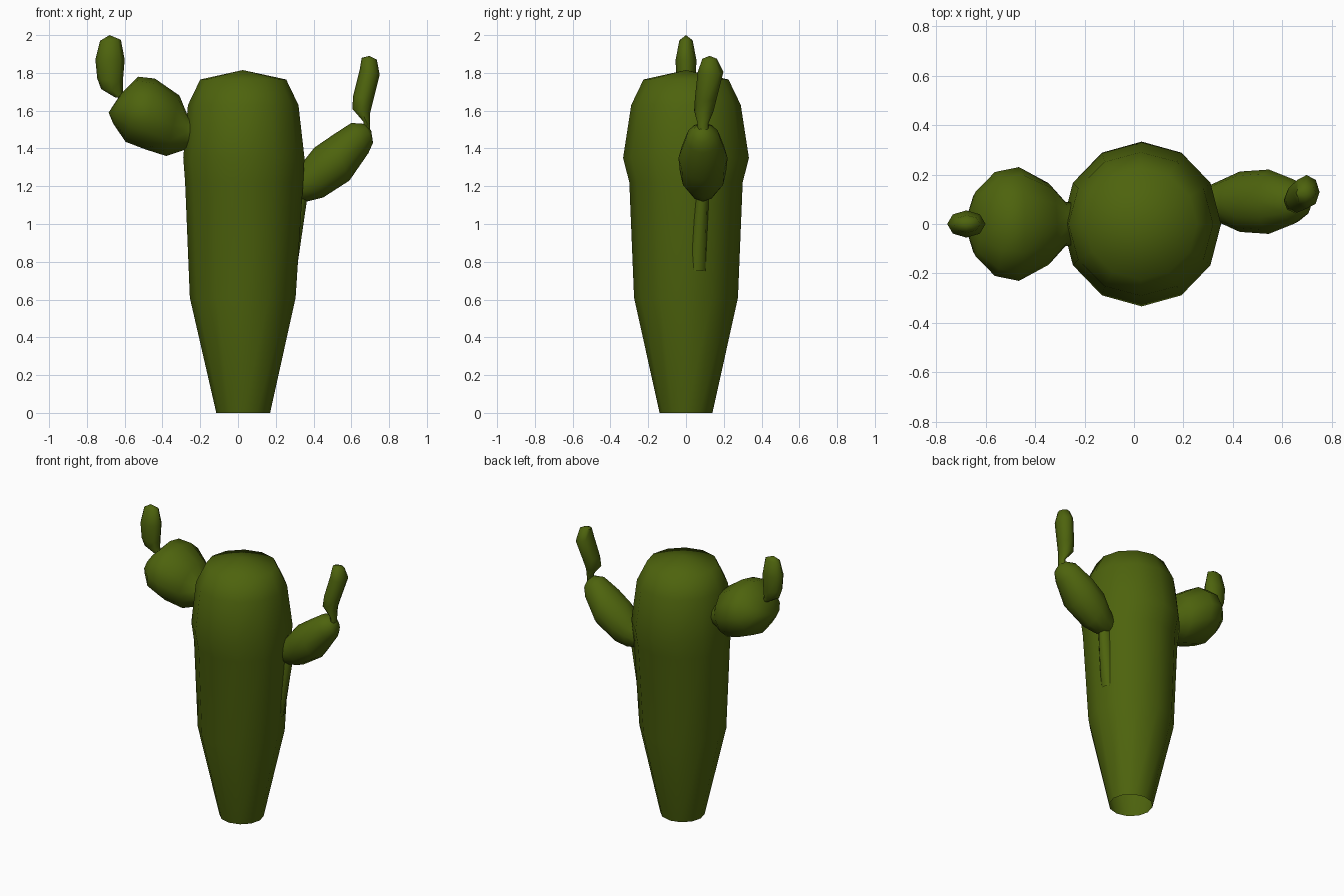
import bpy
import bmesh
from math import cos, sin, pi, radians

cube = bpy.data.objects.get("Cube")
if cube:
    bpy.data.objects.remove(cube)

green = bpy.data.materials.new("cactus_green")
green.use_nodes = True
colour = (0.075, 0.125, 0.004, 1)
green.diffuse_color = colour
green.node_tree.nodes["Principled BSDF"].inputs["Base Color"].default_value = colour


def loft(name, sides, sections, tip=None):
    """Skin elliptical rings; each is (x1, z1, x2, z2, half depth, centre y)."""
    bm = bmesh.new()
    rings = []
    for x1, z1, x2, z2, depth, yc in sections:
        ring = []
        for i in range(sides):
            a = 2 * pi * i / sides
            c = cos(a) / 2
            ring.append(bm.verts.new(((x1 + x2) / 2 + (x2 - x1) * c,
                                      yc + depth * sin(a),
                                      (z1 + z2) / 2 + (z2 - z1) * c)))
        rings.append(ring)
    for low, high in zip(rings, rings[1:]):
        for i in range(sides):
            j = (i + 1) % sides
            bm.faces.new((low[i], low[j], high[j], high[i]))
    if tip:
        point = bm.verts.new(tip)
        for i in range(sides):
            bm.faces.new((rings[-1][i], rings[-1][(i + 1) % sides], point))
    bmesh.ops.recalc_face_normals(bm, faces=bm.faces)
    # Make sure the open tubes face outwards
    if bm.calc_volume(signed=True) < 0:
        bmesh.ops.reverse_faces(bm, faces=bm.faces)
    mesh = bpy.data.meshes.new(name)
    bm.to_mesh(mesh)
    bm.free()
    mesh.materials.append(green)
    obj = bpy.data.objects.new(name, mesh)
    bpy.context.collection.objects.link(obj)
    bpy.ops.object.select_all(action='DESELECT')
    obj.select_set(True)
    bpy.context.view_layer.objects.active = obj
    bpy.ops.object.shade_smooth_by_angle(angle=radians(60))
    return obj


# Trunk, open underneath: left x, right x, height, half depth
trunk = [(-.115, .17, 0, .14), (-.255, .305, .61, .275),
         (-.28, .345, 1.22, .3), (-.29, .352, 1.35, .333),
         (-.265, .32, 1.63, .29), (-.2, .255, 1.765, .225)]
loft("trunk", 12, [(l, z, r, z, d, 0) for l, r, z, d in trunk], (.025, 0, 1.815))

# Right arm: swollen lobe with a small bud on top
loft("right_arm", 12, [
    (-.2, 1.56, -.2, 1.42, .08, 0),
    (-.265, 1.57, -.29, 1.39, .09, 0),
    (-.31, 1.68, -.38, 1.36, .165, 0),
    (-.44, 1.77, -.49, 1.395, .23, 0),
    (-.53, 1.78, -.595, 1.435, .21, 0),
    (-.62, 1.69, -.66, 1.53, .13, 0)], (-.685, 0, 1.59))
loft("right_bud", 8, [
    (-.65, 1.67, -.6, 1.67, .02, 0),
    (-.725, 1.715, -.61, 1.7, .04, 0),
    (-.745, 1.77, -.61, 1.75, .052, 0),
    (-.755, 1.87, -.6, 1.87, .055, 0),
    (-.73, 1.97, -.62, 1.975, .035, 0)], (-.68, 0, 2))

# Left arm: slimmer slanted lobe with a leaning bud
loft("left_arm", 12, [
    (.27, 1.25, .29, 1.13, .06, .085),
    (.345, 1.33, .37, 1.12, .09, .09),
    (.405, 1.405, .45, 1.14, .122, .09),
    (.5, 1.47, .59, 1.23, .13, .09),
    (.6, 1.535, .69, 1.375, .09, .09),
    (.67, 1.53, .715, 1.43, .05, .085)], (.705, .085, 1.495))
loft("left_bud", 8, [
    (.66, 1.5, .7, 1.5, .03, .09),
    (.665, 1.54, .7, 1.53, .03, .09),
    (.605, 1.61, .7, 1.59, .052, .095),
    (.61, 1.68, .715, 1.65, .058, .105),
    (.645, 1.82, .75, 1.79, .068, .13),
    (.655, 1.88, .735, 1.87, .038, .125)], (.695, .125, 1.89))

# Ridge joining the left arm down into the trunk
loft("left_arm_ridge", 8, [
    (.2, .75, .31, .75, .055, .06),
    (.25, 1.14, .367, 1.14, .035, .085)])
